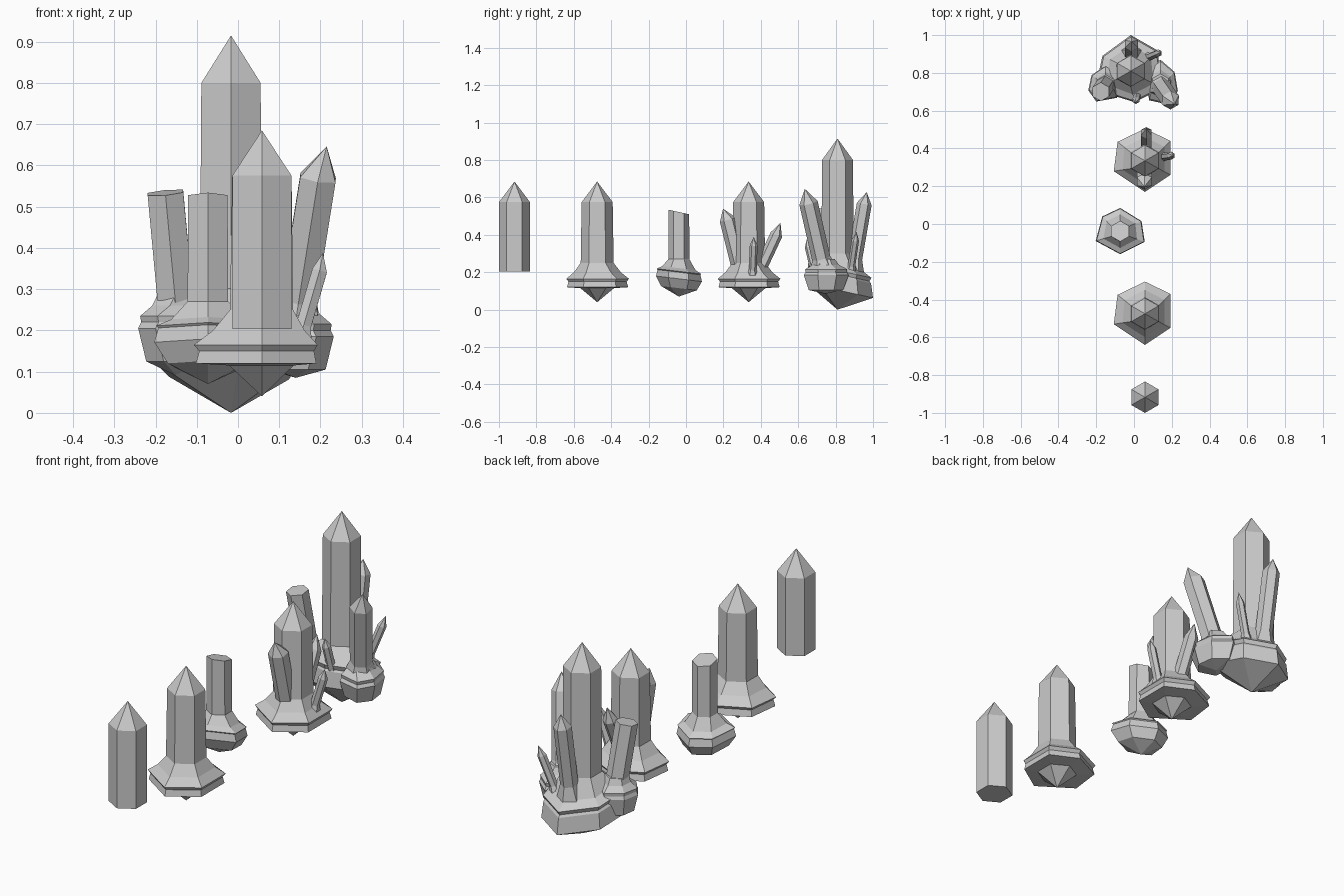
import bpy, math
from mathutils import Vector

if "Cube" in bpy.data.objects:
    bpy.data.objects.remove(bpy.data.objects["Cube"])

HEX = [Vector((math.cos(math.radians(90 - 60 * i)), math.sin(math.radians(90 - 60 * i)), 0)) for i in range(6)]


def skin(name, rings, bottom=None, top=None):
    """Join six-sided rings; close the ends with a point or a flat cap."""
    verts = [p for r in rings for p in r]
    faces = []
    for k in range(len(rings) - 1):
        for i in range(6):
            j = (i + 1) % 6
            faces.append((k * 6 + j, k * 6 + i, k * 6 + 6 + i, k * 6 + 6 + j))
    last = (len(rings) - 1) * 6
    if bottom is None:
        faces.append(tuple(range(6)))
    else:
        verts.append(bottom)
        faces += [(i, (i + 1) % 6, len(verts) - 1) for i in range(6)]
    if top is None:
        faces.append(tuple(last + i for i in reversed(range(6))))
    else:
        verts.append(top)
        faces += [(last + (i + 1) % 6, last + i, len(verts) - 1) for i in range(6)]
    me = bpy.data.meshes.new(name)
    me.from_pydata([tuple(v) for v in verts], [], faces)
    me.update()
    ob = bpy.data.objects.new(name, me)
    bpy.context.collection.objects.link(ob)
    return ob


def rooted(name, c, r, outline, layers, tip_low, tip_high=None, slope=0, cut=0):
    """Upright crystal on a rock base; each layer is (z, spread), spread 0 = crystal, 1 = rock outline."""
    rings = []
    for k, (z, m) in enumerate(layers):
        ring = []
        for h, o in zip(HEX, outline):
            p = (h * r).lerp(Vector((o[0], o[1], 0)), m)
            tilt = cut if k == len(layers) - 1 else slope * min(1, m * 2)
            ring.append(Vector((c[0] + p.x, c[1] + p.y, z + tilt * p.y)))
        rings.append(ring)
    top = Vector((c[0], c[1], tip_high)) if tip_high else None
    return skin(name, rings, Vector((c[0], c[1], tip_low)), top)


def shard(name, a, b, r, tip=None, flare=1.6):
    """Leaning crystal from a to shoulder b, flared at the foot, pointed or cut flat."""
    a, b = Vector(a), Vector(b)
    q = Vector((0, 0, 1)).rotation_difference(b - a)
    rings = [[a.lerp(b, t) + q @ (h * r * s) for h in HEX]
             for t, s in ((0, flare), (.2, 1), (1, 1))]
    return skin(name, rings, None, Vector(tip) if tip else None)


# Single loose crystal
shard("loose_crystal", (.058, -.917, .203), (.058, -.917, .575), .083, (.058, -.917, .685), 1)

# Two matching crystals on flat rock bases
ROCK = [(0, .17), (.135, .105), (.135, -.075), (0, -.165), (-.165, -.055), (-.145, .1)]
LAYERS = [(.115, .08), (.12, .95), (.15, .86), (.165, 1), (.2, .5), (.25, .06), (.575, 0)]
for name, y in (("rooted_crystal", -.475), ("cluster_crystal", .335)):
    rooted(name, (.058, y), .083, ROCK, LAYERS, .04, .685)

# Small crystals growing on the second base
shard("cluster_shard_front", (.055, .3, .18), (.055, .225, .48), .045, (.055, .198, .54))
shard("cluster_shard_back", (.065, .375, .17), (.065, .483, .4), .033, (.065, .505, .465))
shard("cluster_shard_side", (.15, .355, .18), (.198, .362, .345), .021, (.206, .362, .388))

# Broken crystal with a slanted top
rooted("broken_crystal", (-.073, -.038), .055,
       [(0, .123), (.113, .053), (.13, -.057), (0, -.122), (-.13, -.052), (-.095, .078)],
       [(.115, .6), (.165, 1), (.2, .88), (.205, .95), (.222, .5), (.27, .02), (.522, 0)],
       .07, slope=-.12, cut=-.22)

# Large cluster: tall crystal on a deep rock base
rooted("tall_crystal", (-.017, .81), .083,
       [(0, .19), (.14, .11), (.17, -.09), (.02, -.165), (-.19, -.1), (-.15, .08)],
       [(.105, 1), (.18, .9), (.19, .82), (.21, .92), (.235, .5), (.3, .03), (.8, 0)],
       0, .915, slope=-.22)

# Side lumps of rock carrying the leaning crystals
LUMP = [(0, .125), (.075, .06), (.092, -.04), (.05, -.115), (-.06, -.09), (-.08, .06)]
STEPS = [(.105, .6), (.185, 1), (.2, .85), (.215, .9), (.24, .3), (.27, 0)]
rooted("right_lump", (.14, .745), .05, LUMP, STEPS, .085)
rooted("left_lump", (-.15, .74), .05, [(-x, y * .8) for x, y in LUMP[:1] + LUMP[:0:-1]],
       [(z + .02, m) for z, m in STEPS], .09)

# Leaning crystals of the large cluster
shard("right_shard", (.135, .74, .2), (.194, .655, .57), .05, (.215, .635, .646))
shard("left_broken_shard", (-.145, .745, .2), (-.176, .7, .534), .05)
shard("back_shard", (-.013, .89, .2), (-.013, .953, .565), .04, (-.013, .966, .628))
shard("small_back_shard", (.07, .88, .2), (.13, .905, .37), .02, (.145, .912, .417))
shard("small_front_shard", (.02, .69, .19), (.01, .655, .335), .02, (.008, .645, .375))
